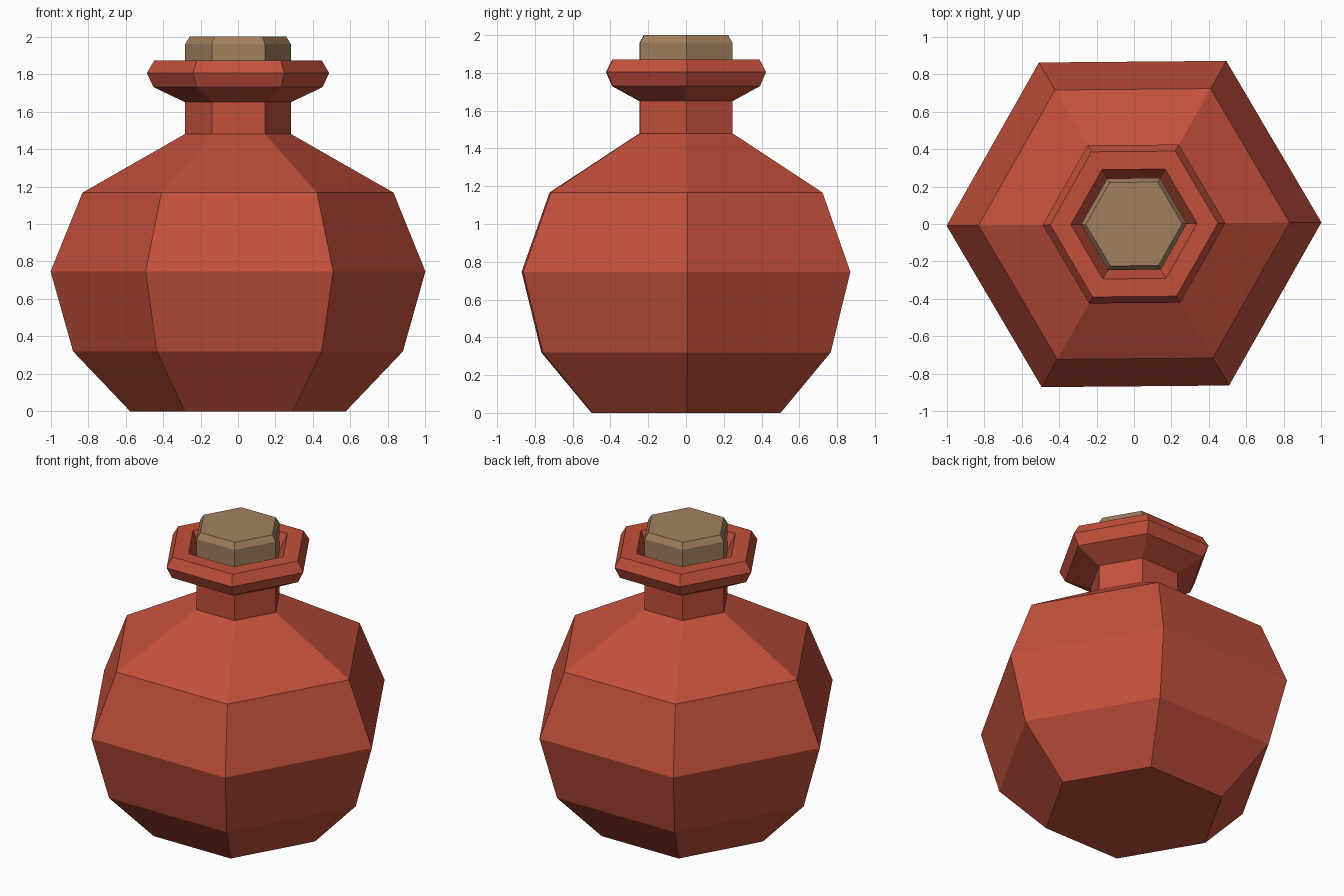
import bpy, bmesh, math

if "Cube" in bpy.data.objects:
    bpy.data.objects.remove(bpy.data.objects["Cube"])

SIDES = 6
TWIST = math.radians(0.5)


def material(name, rgb):
    m = bpy.data.materials.new(name)
    m.diffuse_color = (*rgb, 1)
    m.use_nodes = True
    m.node_tree.nodes["Principled BSDF"].inputs["Base Color"].default_value = m.diffuse_color
    return m


def lathe(name, profile, mat):
    """Six-sided turned solid from (radius, z) pairs, capped at both ends."""
    bm = bmesh.new()
    rings = []
    for r, z in profile:
        rings.append([bm.verts.new((r * math.cos(TWIST + math.tau * i / SIDES),
                                    r * math.sin(TWIST + math.tau * i / SIDES), z))
                      for i in range(SIDES)])
    for a, b in zip(rings, rings[1:]):
        for i in range(SIDES):
            j = (i + 1) % SIDES
            bm.faces.new((a[i], a[j], b[j], b[i]))
    bm.faces.new(rings[0][::-1])
    bm.faces.new(rings[-1])
    bmesh.ops.recalc_face_normals(bm, faces=bm.faces)
    me = bpy.data.meshes.new(name)
    bm.to_mesh(me)
    bm.free()
    me.materials.append(mat)
    ob = bpy.data.objects.new(name, me)
    bpy.context.collection.objects.link(ob)
    return ob


red = material("red glaze", (0.546, 0.080, 0.045))
tan = material("cork tan", (0.365, 0.216, 0.112))

# Bottle: round belly, neck, flared lip and the funnel inside the mouth
lathe("bottle", [(0.575, 0), (0.88, 0.32), (1.0, 0.747), (0.83, 1.167),
                 (0.283, 1.48), (0.283, 1.65), (0.45, 1.73), (0.487, 1.805),
                 (0.447, 1.872), (0.337, 1.872), (0.26, 1.73)], red)

# Stopper with a bevelled top edge
lathe("cork", [(0.282, 1.70), (0.282, 1.96), (0.257, 2.0)], tan)
